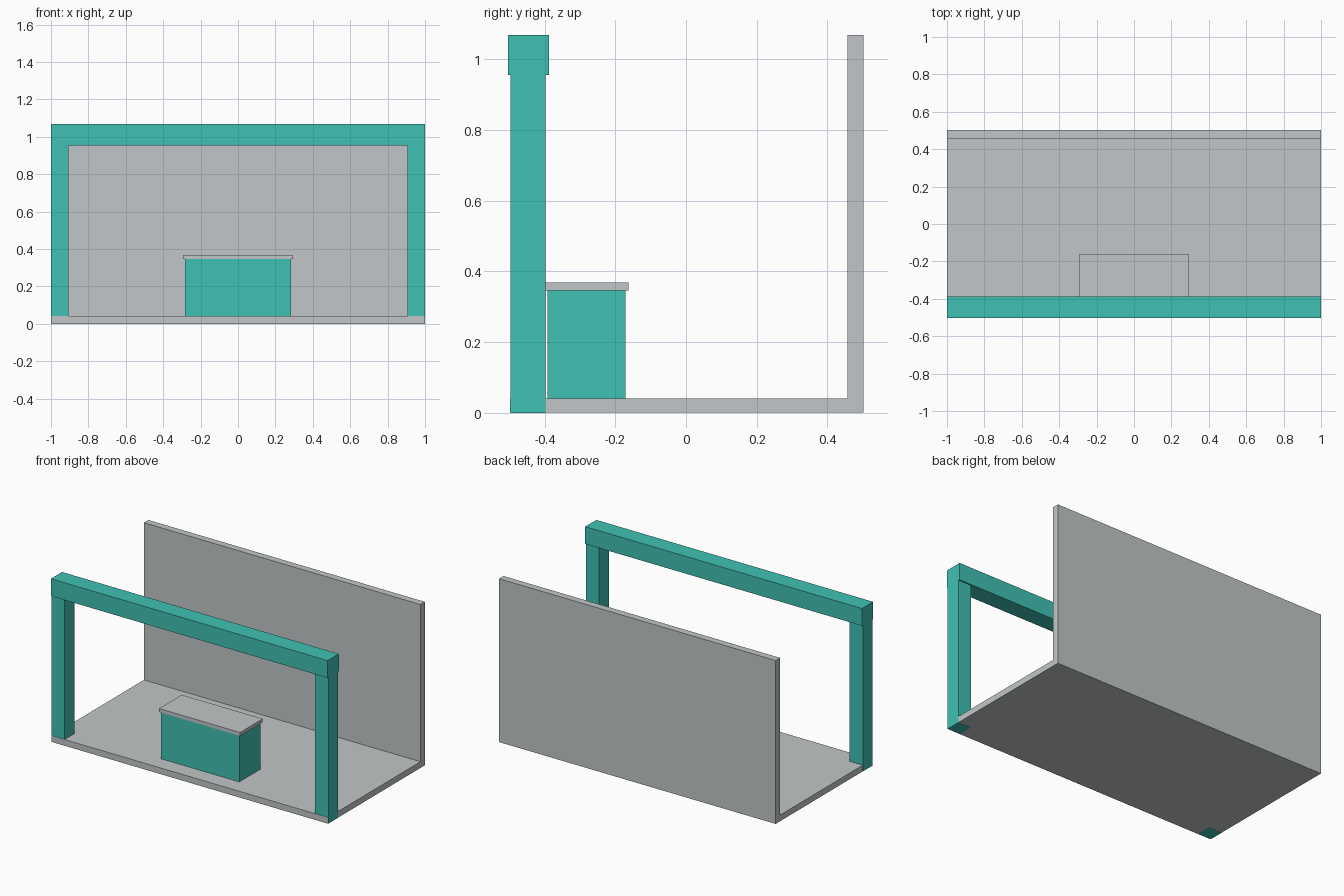
import bpy

if "Cube" in bpy.data.objects:
    bpy.data.objects.remove(bpy.data.objects["Cube"])


def material(name, color):
    m = bpy.data.materials.new(name)
    m.diffuse_color = (*color, 1.0)
    m.use_nodes = True
    m.node_tree.nodes["Principled BSDF"].inputs["Base Color"].default_value = m.diffuse_color
    return m


teal = material("teal", (0.051, 0.533, 0.445))
grey = material("light grey", (0.54, 0.565, 0.578))


def box(name, x, y, z, mat):
    """Box spanning the (min, max) ranges on each axis."""
    bpy.ops.mesh.primitive_cube_add(size=1)
    ob = bpy.context.object
    ob.name = name
    ob.location = [(a + b) / 2 for a, b in (x, y, z)]
    ob.scale = [b - a for a, b in (x, y, z)]
    bpy.ops.object.transform_apply(location=True, rotation=False, scale=True)
    ob.data.materials.append(mat)
    return ob


# Floor slab and back wall
box("floor", (-0.9995, 0.9995), (-0.498, 0.502), (0.0005, 0.041), grey)
box("back_wall", (-0.9995, 0.9995), (0.456, 0.502), (0.041, 1.068), grey)

# Front frame: two posts through the floor and a slightly deeper beam
for side, x in (("left", (-1.0, -0.905)), ("right", (0.905, 1.0))):
    box(side + "_post", x, (-0.496, -0.397), (0.0, 0.955), teal)
box("front_beam", (-1.0, 1.0), (-0.503, -0.388), (0.955, 1.068), teal)

# Counter with an overhanging top
box("counter_body", (-0.283, 0.283), (-0.391, -0.171), (0.02, 0.346), teal)
box("counter_top", (-0.293, 0.293), (-0.397, -0.163), (0.346, 0.369), grey)
